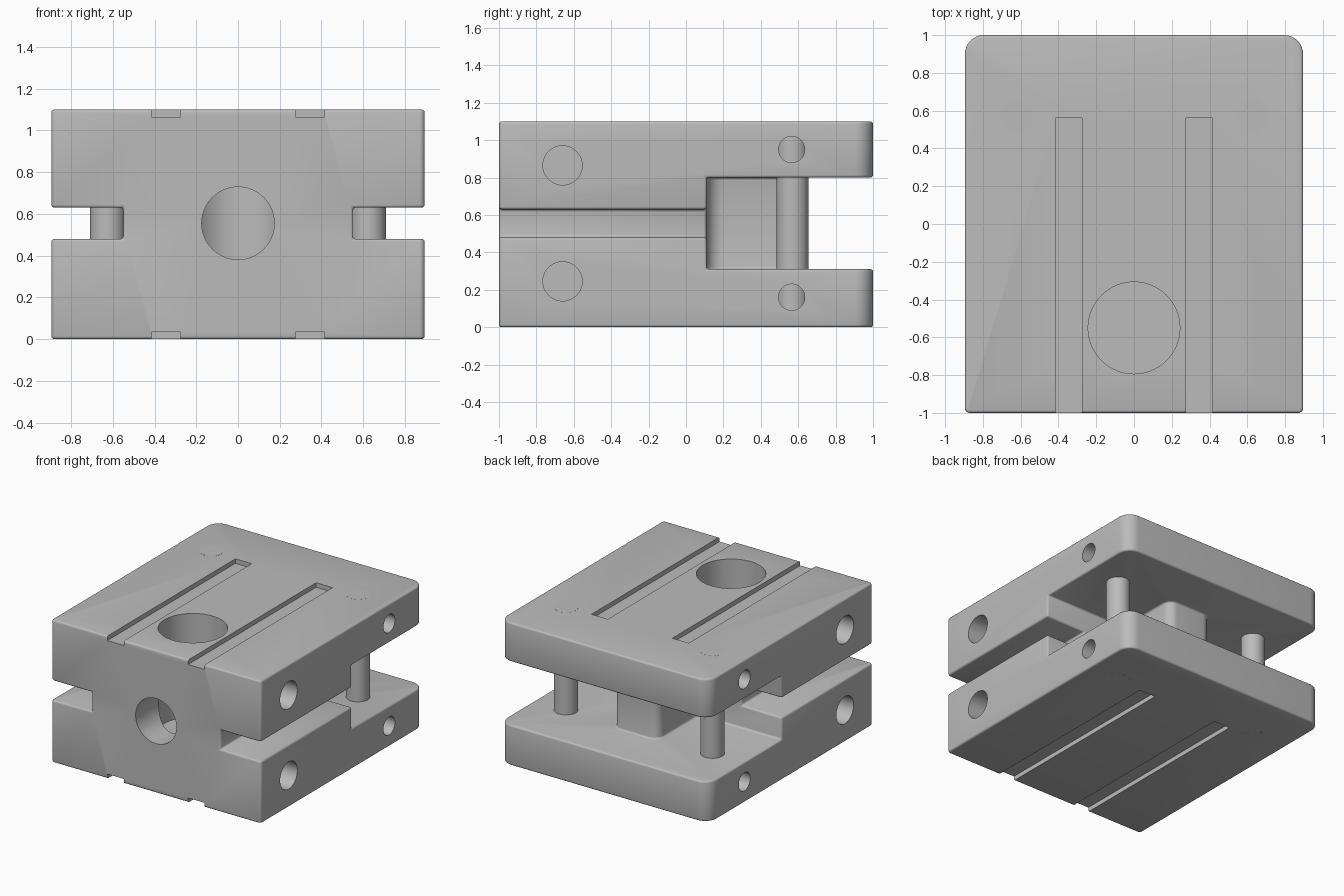
import bpy, bmesh, math
from mathutils import Vector

cube = bpy.data.objects.get("Cube")
if cube:
    bpy.data.objects.remove(cube, do_unlink=True)

W, D, H = 0.895, 1.0, 1.1      # half width, half depth, height

steel = bpy.data.materials.new("machined_grey")
steel.use_nodes = True
grey = (0.5, 0.5, 0.5, 1)
steel.diffuse_color = grey
steel.node_tree.nodes["Principled BSDF"].inputs["Base Color"].default_value = grey


def add_object(name, bm):
    bmesh.ops.recalc_face_normals(bm, faces=bm.faces[:])
    mesh = bpy.data.meshes.new(name)
    bm.to_mesh(mesh)
    bm.free()
    mesh.materials.append(steel)
    obj = bpy.data.objects.new(name, mesh)
    bpy.context.collection.objects.link(obj)
    return obj


def rounded(points, steps=8):
    """Outline from (x, y, corner radius) points."""
    out = []
    for i, (x, y, r) in enumerate(points):
        p = Vector((x, y))
        if r == 0:
            out.append(p)
            continue
        a = (Vector(points[i - 1][:2]) - p).normalized()
        b = (Vector(points[(i + 1) % len(points)][:2]) - p).normalized()
        centre = p + (a + b) * r
        for k in range(steps + 1):
            t = k / steps * math.pi / 2
            out.append(centre - b * r * math.cos(t) - a * r * math.sin(t))
    return out


def prism(name, outline, z0, z1):
    bm = bmesh.new()
    face = bm.faces.new([bm.verts.new((p[0], p[1], z0)) for p in outline])
    ext = bmesh.ops.extrude_face_region(bm, geom=[face])["geom"]
    top = [g for g in ext if isinstance(g, bmesh.types.BMVert)]
    bmesh.ops.translate(bm, verts=top, vec=(0, 0, z1 - z0))
    return add_object(name, bm)


def box(name, x0, x1, y0, y1, z0, z1):
    return prism(name, [(x0, y0), (x1, y0), (x1, y1), (x0, y1)], z0, z1)


def cylinder(name, start, end, radius, sides=48):
    a, b = Vector(start), Vector(end)
    bm = bmesh.new()
    bmesh.ops.create_cone(bm, cap_ends=True, segments=sides, radius1=radius,
                          radius2=radius, depth=(b - a).length)
    rot = (b - a).to_track_quat("Z", "Y").to_matrix().to_4x4()
    bm.transform(rot)
    bmesh.ops.translate(bm, verts=bm.verts[:], vec=(a + b) / 2)
    return add_object(name, bm)


def apply_modifiers(obj):
    dg = bpy.context.evaluated_depsgraph_get()
    mesh = bpy.data.meshes.new_from_object(obj.evaluated_get(dg))
    obj.modifiers.clear()
    obj.data = mesh


def cut(obj, cutters):
    for c in cutters:
        mod = obj.modifiers.new("cut", "BOOLEAN")
        mod.operation, mod.solver, mod.object = "DIFFERENCE", "EXACT", c
    apply_modifiers(obj)
    for c in cutters:
        bpy.data.objects.remove(c, do_unlink=True)


# Main block with large rear corners
body = prism("clamp_body", rounded([(-W, -D, 0.025), (W, -D, 0.025),
                                    (W, D, 0.1), (-W, D, 0.1)]), 0, H)

# Rear gap around the central rib, and side slots
gap = rounded([(-1.2, 0.11, 0), (-0.19, 0.11, 0.09), (-0.19, 0.62, 0.07),
               (0.19, 0.62, 0.07), (0.19, 0.11, 0.09), (1.2, 0.11, 0),
               (1.2, 1.3, 0), (-1.2, 1.3, 0)])
cutters = [prism("gap_cutter", gap, 0.31, 0.8)]
for s in (-1, 1):
    cutters.append(box("slot_cutter", s * 0.55, s * 1.2, -1.2, 0.2, 0.48, 0.63))
cut(body, cutters)

# Softened edges
soft = body.modifiers.new("soft_edges", "BEVEL")
soft.width, soft.segments = 0.014, 3
soft.limit_method, soft.angle_limit = "ANGLE", math.radians(50)
apply_modifiers(body)

# Top pocket, front bore, grooves and side holes
cutters = [cylinder("pocket_cutter", (0, -0.55, 0.3), (0, -0.55, 1.3), 0.243, 64),
           cylinder("bore_cutter", (0, -1.2, 0.555), (0, -0.55, 0.555), 0.174, 64)]
for s in (-1, 1):
    for z0, z1 in ((-0.1, 0.035), (H - 0.035, H + 0.1)):
        cutters.append(box("groove_cutter", s * 0.275, s * 0.415, -1.2, 0.56, z0, z1))
    for y, z, r, depth in ((-0.66, 0.245, 0.105, 0.4), (-0.66, 0.865, 0.105, 0.4),
                           (0.565, 0.16, 0.07, 0.25), (0.565, 0.95, 0.07, 0.25)):
        cutters.append(cylinder("hole_cutter", (s * 1.2, y, z),
                                (s * (W - depth), y, z), r))
cut(body, cutters)

# Guide pins, flush with both plates
parts = [body]
for s, side in ((1, "left"), (-1, "right")):
    parts.append(cylinder("guide_pin_" + side, (s * 0.625, 0.57, -0.0005),
                          (s * 0.625, 0.57, H + 0.0005), 0.085))

# Smooth shading with sharp edges kept
bpy.ops.object.select_all(action="DESELECT")
for p in parts:
    p.select_set(True)
bpy.context.view_layer.objects.active = body
bpy.ops.object.shade_smooth_by_angle(angle=math.radians(35))
